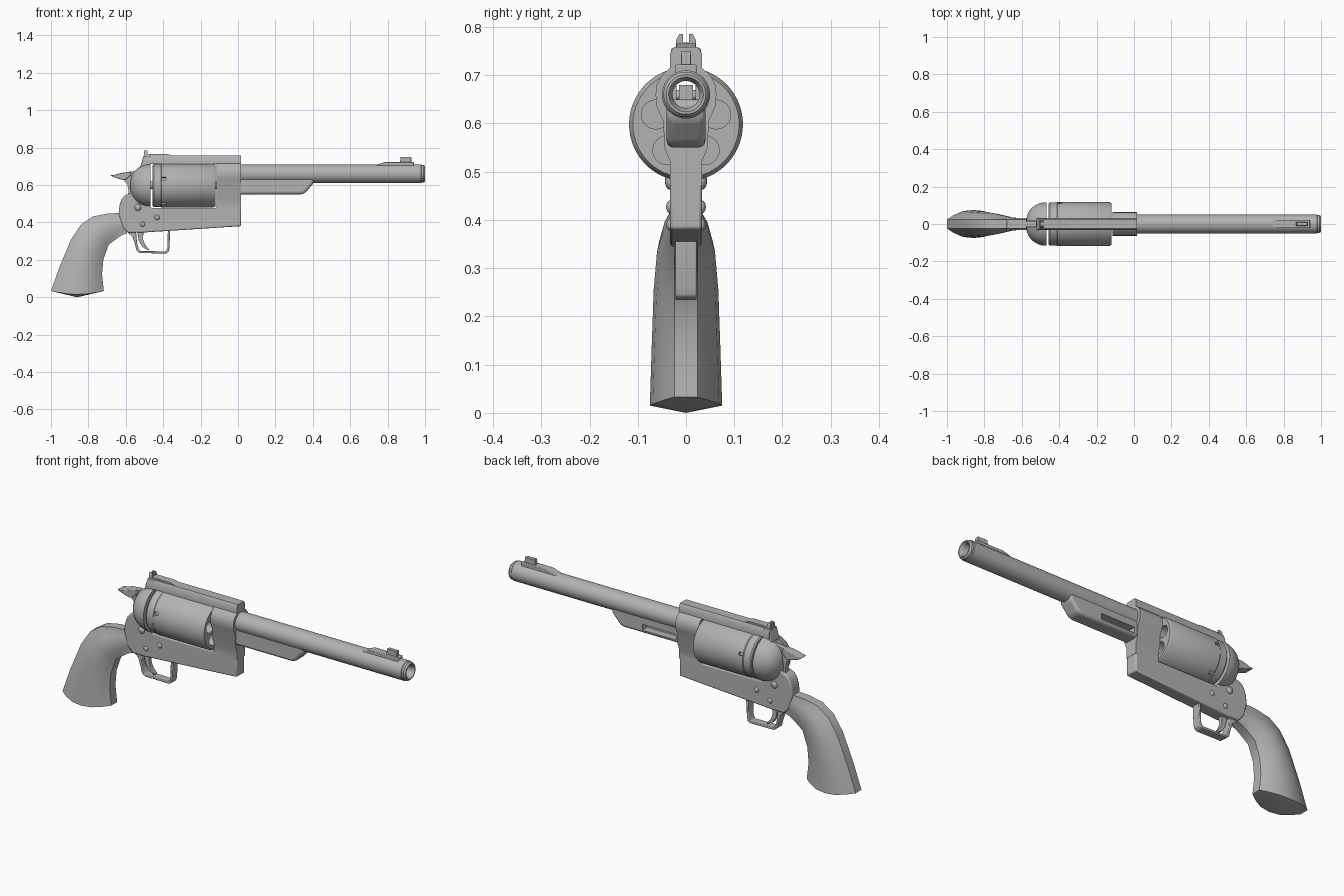
import bpy, bmesh, math
from mathutils import Vector

if "Cube" in bpy.data.objects:
    bpy.data.objects.remove(bpy.data.objects["Cube"])

steel = bpy.data.materials.new("plain_grey")
steel.diffuse_color = (0.45, 0.45, 0.45, 1)
steel.use_nodes = True
steel.node_tree.nodes["Principled BSDF"].inputs["Base Color"].default_value = steel.diffuse_color
CZ, BZ = 0.598, 0.66          # heights of the cylinder and barrel axes


def finish(name, bm, bevel=0, angle=32):
    bmesh.ops.remove_doubles(bm, verts=bm.verts, dist=1e-5)
    bmesh.ops.recalc_face_normals(bm, faces=bm.faces)
    me = bpy.data.meshes.new(name)
    bm.to_mesh(me)
    bm.free()
    ob = bpy.data.objects.new(name, me)
    bpy.context.collection.objects.link(ob)
    me.materials.append(steel)
    if bevel:
        m = ob.modifiers.new("bevel", 'BEVEL')
        m.width, m.segments, m.limit_method = bevel, 2, 'ANGLE'
        m.angle_limit = math.radians(40)
    activate(ob)
    bpy.ops.object.shade_smooth_by_angle(angle=math.radians(angle))
    return ob


def activate(ob):
    bpy.ops.object.select_all(action='DESELECT')
    ob.select_set(True)
    bpy.context.view_layer.objects.active = ob


def prism_bm(bm, pts, axis, a, b):
    """Extrude (x,z) points along y, or (y,z) points along x."""
    def co(p, d):
        return (p[0], d, p[1]) if axis == 'y' else (d, p[0], p[1])
    lo = [bm.verts.new(co(p, a)) for p in pts]
    hi = [bm.verts.new(co(p, b)) for p in pts]
    bm.faces.new(lo)
    bm.faces.new(hi[::-1])
    n = len(pts)
    for i in range(n):
        j = (i + 1) % n
        bm.faces.new((lo[i], lo[j], hi[j], hi[i]))


def prism(name, pts, axis, a, b, bevel=0):
    bm = bmesh.new()
    prism_bm(bm, pts, axis, a, b)
    return finish(name, bm, bevel)


def mirrored(half):
    return half + [(-y, z) for y, z in reversed(half)]


def lathe(name, prof, zc, n=40, loop=False, yc=0):
    """Spin (x, radius) points about an axis along x."""
    bm = bmesh.new()
    rings = []
    for x, r in prof:
        rings.append([bm.verts.new((x, yc + r * math.cos(2 * math.pi * k / n),
                                    zc + r * math.sin(2 * math.pi * k / n))) for k in range(n)])
    pairs = list(zip(rings, rings[1:])) + ([(rings[-1], rings[0])] if loop else [])
    for p, q in pairs:
        for k in range(n):
            j = (k + 1) % n
            bm.faces.new((p[k], p[j], q[j], q[k]))
    return finish(name, bm)


def cut(ob, cutter):
    m = ob.modifiers.new("cut", 'BOOLEAN')
    m.operation, m.solver, m.object = 'DIFFERENCE', 'EXACT', cutter
    activate(ob)
    bpy.ops.object.modifier_apply(modifier=m.name)
    bpy.data.objects.remove(cutter)
    bpy.ops.object.shade_smooth_by_angle(angle=math.radians(32))


def rod(x0, x1, r, zc, yc=0):
    return lathe("cutter", [(x0, 0), (x0, r), (x1, r), (x1, 0)], zc, 24, yc=yc)


def box(x0, x1, y0, y1, z0, z1):
    return prism("cutter", [(x0, z0), (x1, z0), (x1, z1), (x0, z1)], 'y', y0, y1)


# barrel with open bore and crowned muzzle
lathe("barrel", [(-0.1, 0.03), (-0.1, 0.05), (0.978, 0.05), (0.982, 0.047), (0.992, 0.047),
                 (1.0, 0.041), (1.0, 0.036), (0.985, 0.028)], BZ, 40, loop=True)

# lug under the barrel, slotted on the back side
lug = prism("barrel_lug", [(0.0, 0.65), (0.0, 0.55), (0.335, 0.55), (0.358, 0.556),
                           (0.405, 0.61), (0.405, 0.65)], 'y', -0.04, 0.04)
m = lug.modifiers.new("bevel", 'BEVEL')
m.width, m.segments = 0.014, 3
activate(lug)
bpy.ops.object.modifier_apply(modifier="bevel")
cut(lug, box(0.03, 0.225, 0.0, 0.1, 0.566, 0.596))

# frame: front block, top strap and lower body
block = prism("frame_front", mirrored([(0.025, 0.758), (0.033, 0.745), (0.033, 0.715), (0.05, 0.70),
              (0.061, 0.68), (0.063, 0.66), (0.061, 0.635), (0.047, 0.605), (0.045, 0.55),
              (0.033, 0.52), (0.033, 0.47)]), 'x', -0.115, 0.017)
cut(block, rod(-0.2, 0.1, 0.03, BZ))
strap = mirrored([(0.025, 0.758), (0.033, 0.745), (0.033, 0.712)])
prism("top_strap", strap, 'x', -0.505, -0.11)
prism("strap_tail", [(-0.523, 0.695), (-0.505, 0.756), (-0.47, 0.756), (-0.47, 0.695)],
      'y', -0.031, 0.031, 0.004)
prism("frame_body", [(0.016, 0.38), (0.016, 0.50), (-0.115, 0.50), (-0.115, 0.478), (-0.467, 0.478),
                     (-0.467, 0.59), (-0.55, 0.59), (-0.575, 0.555), (-0.605, 0.545), (-0.622, 0.525),
                     (-0.634, 0.49), (-0.638, 0.45), (-0.62, 0.38), (-0.59, 0.345), (-0.52, 0.345)],
      'y', -0.033, 0.033, 0.006)

# rounded recoil shield with hammer slot
shield = lathe("recoil_shield", [(-0.467, 0), (-0.467, 0.116), (-0.485, 0.116), (-0.505, 0.111),
               (-0.53, 0.099), (-0.55, 0.083), (-0.565, 0.062), (-0.574, 0.035), (-0.576, 0)], CZ, 40)
cut(shield, box(-0.7, -0.4, -0.02, 0.02, 0.60, 0.70))

# five-chamber cylinder
drum = lathe("cylinder", [(-0.456, 0), (-0.456, 0.11), (-0.45, 0.115), (-0.413, 0.115), (-0.409, 0.118),
                          (-0.132, 0.118), (-0.119, 0.11), (-0.119, 0)], CZ, 60)
for k in range(5):
    a = math.radians(90 + 72 * k)
    c, s = math.cos(a), math.sin(a)
    cut(drum, rod(-0.5, -0.05, 0.03, CZ + 0.066 * s, 0.066 * c))
    notch = bmesh.new()
    quad = []
    for r, w in ((0.107, -0.008), (0.13, -0.008), (0.13, 0.008), (0.107, 0.008)):
        quad.append((r * c - w * s, CZ + r * s + w * c))
    prism_bm(notch, quad, 'x', -0.408, -0.385)
    cut(drum, finish("cutter", notch))
lathe("cylinder_pin", [(-0.48, 0), (-0.48, 0.02), (-0.1, 0.02), (-0.1, 0)], CZ, 20)

# hammer and spur
prism("hammer", [(-0.485, 0.68), (-0.575, 0.672), (-0.61, 0.662), (-0.61, 0.625), (-0.592, 0.605),
                 (-0.585, 0.57), (-0.59, 0.53), (-0.485, 0.53)], 'y', -0.014, 0.014)
prism("hammer_spur", [(-0.682, 0.652), (-0.66, 0.654), (-0.625, 0.665), (-0.575, 0.67), (-0.57, 0.655),
                      (-0.595, 0.632), (-0.61, 0.626), (-0.64, 0.634), (-0.665, 0.642)],
      'y', -0.026, 0.026, 0.003)

# rear sight
prism("rear_sight_plate", [(-0.5, 0.75), (-0.5, 0.766), (-0.38, 0.766), (-0.345, 0.757), (-0.345, 0.75)],
      'y', -0.02, 0.02)
prism("rear_sight_notch", mirrored([(0.006, 0.768), (0.006, 0.785), (0.014, 0.785), (0.021, 0.772),
                                    (0.021, 0.755)]), 'x', -0.502, -0.485)

# front sight
prism("front_sight_base", [(0.735, 0.695), (0.74, 0.708), (0.785, 0.722), (0.94, 0.722), (0.94, 0.695)],
      'y', -0.022, 0.022, 0.003)
prism("front_sight_blade", [(0.865, 0.715), (0.87, 0.75), (0.926, 0.75), (0.928, 0.715)],
      'y', -0.01, 0.01, 0.002)

# trigger guard and trigger
outer = [(-0.595, 0.35), (-0.565, 0.325), (-0.553, 0.29), (-0.543, 0.25), (-0.525, 0.236),
         (-0.385, 0.234), (-0.372, 0.242), (-0.367, 0.26), (-0.362, 0.36)]
inner = [(-0.375, 0.36), (-0.378, 0.262), (-0.388, 0.245), (-0.52, 0.247), (-0.531, 0.258),
         (-0.54, 0.292), (-0.545, 0.35)]
prism("trigger_guard", outer + inner, 'y', -0.022, 0.022, 0.003)
prism("trigger", [(-0.54, 0.36), (-0.53, 0.30), (-0.51, 0.268), (-0.478, 0.25), (-0.475, 0.256),
                  (-0.497, 0.28), (-0.508, 0.31), (-0.505, 0.36)], 'y', -0.011, 0.011, 0.002)

# domed screws on both sides
for i, (x, z, r) in enumerate([(-0.535, 0.48, 0.018), (-0.51, 0.39, 0.013), (-0.432, 0.427, 0.014)]):
    for side in (-1, 1):
        bm = bmesh.new()
        bmesh.ops.create_uvsphere(bm, u_segments=16, v_segments=10, radius=r)
        for v in bm.verts:
            v.co = Vector((x + v.co.x, side * 0.032 + v.co.y * 0.65, z + v.co.z))
        finish(f"screw_{i}_{'front' if side < 0 else 'back'}", bm)

# grip lofted through sections: back point, front point, half width
sections = [(-1.0, 0.033, -0.717, 0.033, 0.075), (-0.955, 0.16, -0.727, 0.12, 0.071),
            (-0.892, 0.31, -0.72, 0.20, 0.067), (-0.838, 0.39, -0.692, 0.28, 0.06),
            (-0.775, 0.432, -0.65, 0.312, 0.048), (-0.70, 0.447, -0.62, 0.332, 0.037),
            (-0.61, 0.452, -0.592, 0.343, 0.03)]
half = [(0.0, None), (0.12, 0.62), (0.3, 0.92), (0.5, 1.0), (0.7, 0.92), (0.88, 0.62), (1.0, None)]
bm = bmesh.new()
rings = []
for i, (bx, bz, fx, fz, w) in enumerate(sections):
    right = []
    for t, f in half:
        y = 0.024 if f is None else max(0.024, w * f)
        z = bz + (fz - bz) * t - (0.018 * math.sin(math.pi * t) if i == 0 else 0)
        right.append((bx + (fx - bx) * t, y, z))
    ring = right + [(x, -y, z) for x, y, z in reversed(right)]
    rings.append([bm.verts.new(c) for c in ring])
n = len(rings[0])
for p, q in zip(rings, rings[1:]):
    for k in range(n):
        j = (k + 1) % n
        bm.faces.new((p[k], p[j], q[j], q[k]))
bm.faces.new(rings[-1])
tip = bm.verts.new((-0.86, 0, 0.0))
for k in range(n):
    bm.faces.new((rings[0][k], rings[0][(k + 1) % n], tip))
finish("grip", bm, angle=35)
